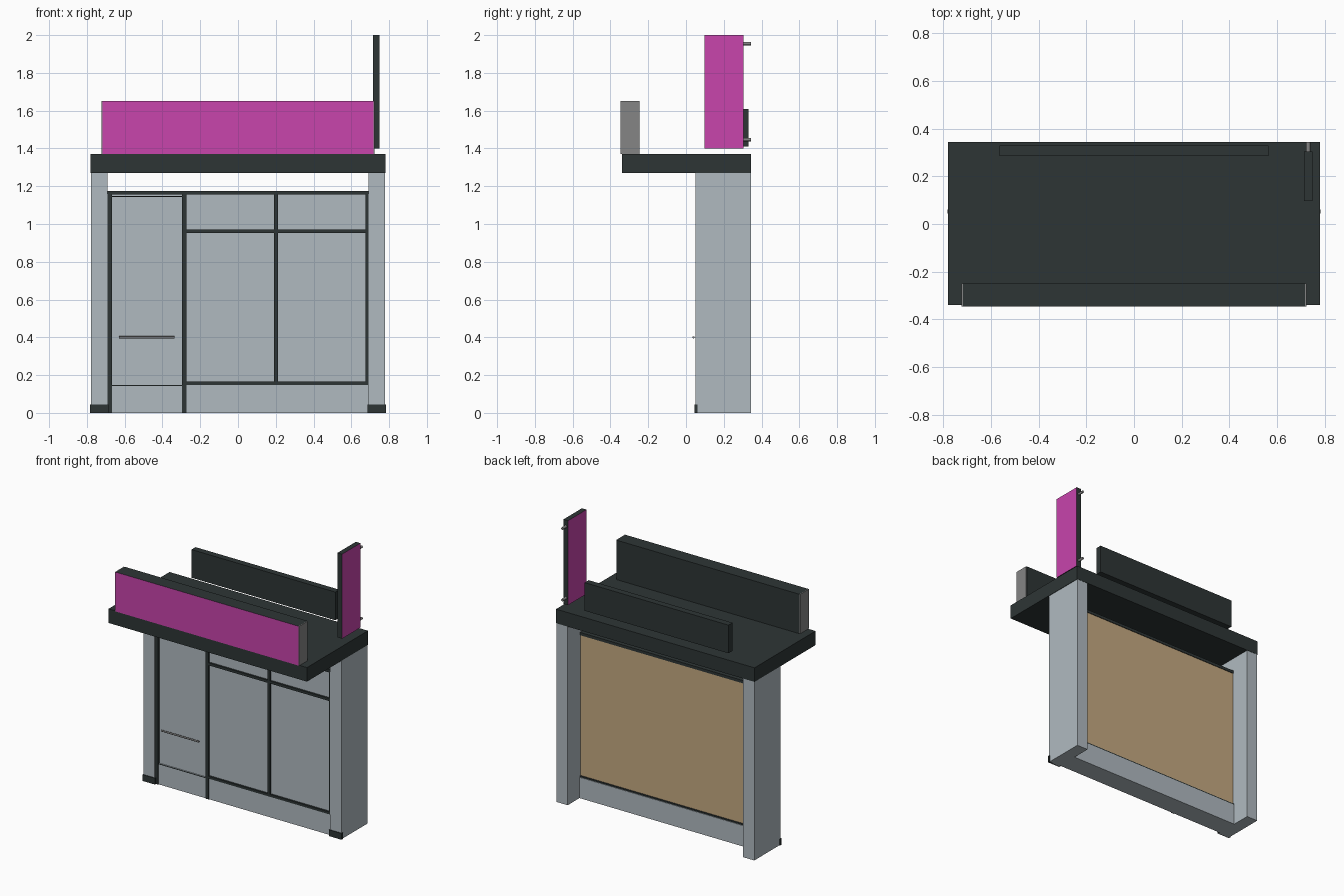
import bpy
import bmesh
from mathutils import Vector

cube = bpy.data.objects.get("Cube")
if cube:
    bpy.data.objects.remove(cube, do_unlink=True)


def material(name, rgb):
    m = bpy.data.materials.new(name)
    m.use_nodes = True
    m.diffuse_color = (*rgb, 1)
    m.node_tree.nodes["Principled BSDF"].inputs["Base Color"].default_value = (*rgb, 1)
    return m


DARK = material("dark slate", (0.027, 0.036, 0.036))
PALE = material("pale blue grey", (0.434, 0.491, 0.527))
PINK = material("magenta", (0.577, 0.058, 0.413))
WOOD = material("tan wood", (0.56, 0.40, 0.22))
GREY = material("mid grey", (0.235, 0.235, 0.235))


def finish(name, bm, mats):
    mesh = bpy.data.meshes.new(name)
    bm.to_mesh(mesh)
    bm.free()
    for m in mats:
        mesh.materials.append(m)
    obj = bpy.data.objects.new(name, mesh)
    bpy.context.collection.objects.link(obj)
    return obj


def box(name, x, y, z, mat, painted=()):
    """Box from x, y, z ranges; painted lists (direction, material) for single faces."""
    bm = bmesh.new()
    bmesh.ops.create_cube(bm, size=1)
    for v in bm.verts:
        v.co = [r[0] if c < 0 else r[1] for c, r in zip(v.co, (x, y, z))]
    bm.normal_update()
    mats = [mat]
    for direction, paint in painted:
        if paint not in mats:
            mats.append(paint)
        for f in bm.faces:
            if f.normal.dot(Vector(direction)) > 0.9:
                f.material_index = mats.index(paint)
    return finish(name, bm, mats)


def rod(name, start, end, radius, mat):
    """Round bar between two points."""
    a, b = Vector(start), Vector(end)
    bm = bmesh.new()
    bmesh.ops.create_cone(bm, cap_ends=True, segments=12, radius1=radius,
                          radius2=radius, depth=(b - a).length)
    bm.transform((b - a).to_track_quat("Z", "Y").to_matrix().to_4x4())
    bmesh.ops.translate(bm, verts=bm.verts, vec=(a + b) / 2)
    for f in bm.faces:
        f.smooth = len(f.verts) == 4
    return finish(name, bm, [mat])


# Canopy and side pillars with feet
box("canopy", (-0.78, 0.78), (-0.34, 0.345), (1.27, 1.37), DARK)
for side, s in (("left", 1), ("right", -1)):
    box(side + "_pillar", sorted((s * 0.69, s * 0.777)), (0.05, 0.343), (0, 1.27), PALE)
    box(side + "_foot", sorted((s * 0.685, s * 0.783)), (0.045, 0.06), (0, 0.045), DARK)

# Wall between the pillars
box("base_wall", (-0.69, 0.69), (0.062, 0.21), (0, 0.148), PALE)
box("glazed_wall", (-0.69, 0.69), (0.07, 0.2), (0.148, 1.165), PALE,
    [((0, 1, 0), WOOD)])
box("wall_top_rail", (-0.69, 0.69), (0.058, 0.204), (1.155, 1.175), DARK)
box("back_sill", (-0.69, 0.69), (0.195, 0.206), (0.148, 0.158), DARK)

# Door and window frame bars
for name, x, z in (
    ("door_outer_post", (-0.69, -0.668), (0, 1.16)),
    ("door_inner_post", (-0.296, -0.272), (0, 1.16)),
    ("window_mullion", (0.19, 0.212), (0.15, 1.16)),
    ("window_end_post", (0.674, 0.69), (0.15, 1.16)),
    ("window_transom", (-0.272, 0.69), (0.953, 0.971)),
    ("window_sill", (-0.272, 0.69), (0.148, 0.165)),
):
    box(name, x, (0.057, 0.075), z, DARK)
for name, z in (("door_bottom_seam", 0.143), ("door_top_seam", 1.143)):
    box(name, (-0.668, -0.296), (0.0605, 0.072), (z, z + 0.005), DARK)
rod("door_handle", (-0.63, 0.04, 0.4), (-0.336, 0.04, 0.4), 0.006, GREY)

# Front sign with coloured face and grey end plates
box("front_sign", (-0.718, 0.718), (-0.347, -0.247), (1.37, 1.65), DARK,
    [((0, -1, 0), PINK)])
for side, s in (("left", 1), ("right", -1)):
    box(side + "_sign_end", sorted((s * 0.718, s * 0.723)), (-0.347, -0.25),
        (1.37, 1.65), GREY)

# Rear panel raised just above the canopy
box("rear_panel", (-0.565, 0.565), (0.285, 0.33), (1.41, 1.61), DARK)

# Upright side sign and its wall pegs
box("blade_sign", (0.714, 0.75), (0.097, 0.304), (1.4, 2.0), DARK,
    [((1, 0, 0), PINK), ((-1, 0, 0), PINK)])
for name, z in (("lower_peg", 1.447), ("upper_peg", 1.955)):
    rod(name, (0.731, 0.3, z), (0.731, 0.345, z), 0.009, GREY)
